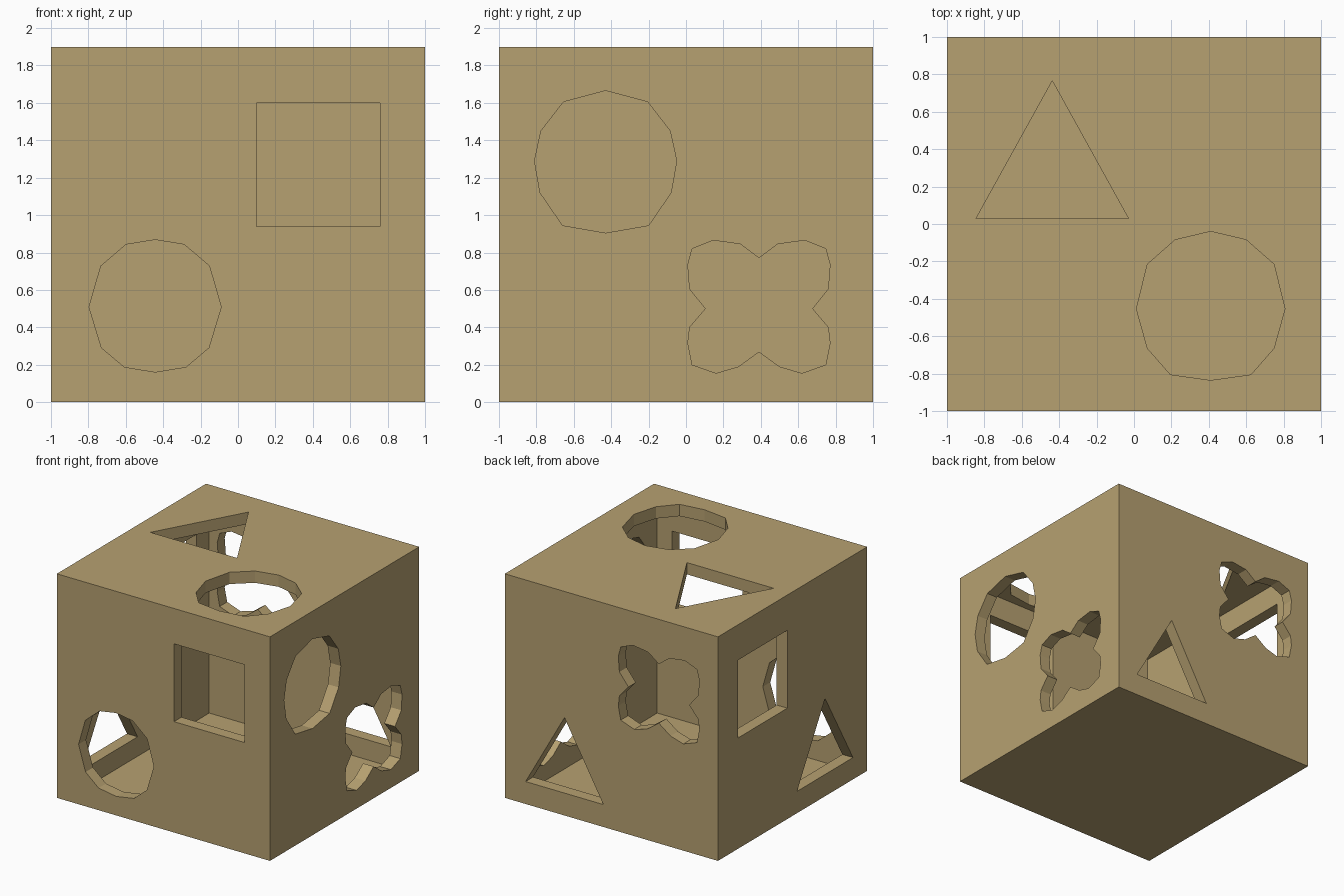
import bpy, bmesh
from mathutils import Vector

if "Cube" in bpy.data.objects:
    bpy.data.objects.remove(bpy.data.objects["Cube"])

T = 0.1        # wall thickness
FLOOR = 0.02   # thin base
H = 1.9        # box height

wood = bpy.data.materials.new("tan wood")
wood.diffuse_color = (0.47, 0.355, 0.165, 1)
wood.use_nodes = True
wood.node_tree.nodes["Principled BSDF"].inputs["Base Color"].default_value = wood.diffuse_color


def mesh_object(name, bm):
    bmesh.ops.recalc_face_normals(bm, faces=bm.faces[:])
    me = bpy.data.meshes.new(name)
    bm.to_mesh(me)
    bm.free()
    me.materials.append(wood)
    ob = bpy.data.objects.new(name, me)
    bpy.context.collection.objects.link(ob)
    return ob


def block(name, lo, hi):
    bm = bmesh.new()
    lo, hi = Vector(lo), Vector(hi)
    bmesh.ops.create_cube(bm, size=1)
    for v in bm.verts:
        v.co = Vector((lo[i] + hi[i]) / 2 + v.co[i] * (hi[i] - lo[i]) for i in range(3))
    return mesh_object(name, bm)


def mirrored(half):
    """Complete a left-right symmetric outline from its right half."""
    return half + [(-x, y) for x, y in reversed(half) if x > 1e-6]


# Where a wall point (u, v) at depth d into the wall sits in space
WALLS = {
    "front": lambda u, v, d: (u, -1 + d, v),
    "back": lambda u, v, d: (u, 1 - d, v),
    "right": lambda u, v, d: (1 - d, u, v),
    "left": lambda u, v, d: (-1 + d, u, v),
    "top": lambda u, v, d: (u, v, H - d),
}


def prism(name, wall, centre, outline):
    bm = bmesh.new()
    place = WALLS[wall]
    rings = [[bm.verts.new(place(centre[0] + u, centre[1] + v, d)) for u, v in outline]
             for d in (-0.05, T + 0.05)]
    bm.faces.new(rings[0])
    bm.faces.new(rings[1])
    n = len(outline)
    for i in range(n):
        j = (i + 1) % n
        bm.faces.new((rings[0][i], rings[0][j], rings[1][j], rings[1][i]))
    return mesh_object(name, bm)


# Hole outlines, relative to their centres
round_front = mirrored([(0, .36), (.155, .335), (.29, .22), (.353, 0), (.287, -.217), (.165, -.32), (0, -.347)])
round_right = mirrored([(0, .375), (.225, .315), (.345, .16), (.38, 0), (.35, -.17), (.23, -.345), (0, -.385)])
round_top = mirrored([(0, .41), (.19, .365), (.338, .235), (.397, -.003), (.338, -.215), (.215, -.355), (0, -.385)])
clover = mirrored([(0, .27), (.1, .345), (.245, .365), (.357, .32), (.38, .235), (.37, .105), (.285, 0),
                   (.37, -.1), (.38, -.185), (.357, -.3), (.23, -.345), (.11, -.31), (0, -.23)])
square = mirrored([(.33, .33), (.33, -.33)])


def triangle(half_width, height):
    return mirrored([(0, height), (half_width, 0)])


holes = [
    ("front", (-.443, .508), round_front),
    ("front", (.43, 1.27), square),
    ("right", (-.43, 1.29), round_right),
    ("right", (.39, .5), clover),
    ("top", (.41, -.45), round_top),
    ("top", (-.437, .03), triangle(.407, .735)),
    ("back", (.44, .19), triangle(.365, .64)),
    ("back", (-.445, 1.25), clover),
    ("left", (.4, 1.27), square),
    ("left", (-.435, .185), triangle(.375, .645)),
]

# Hollow box with the shape holes cut through its walls
box = block("sorting_box", (-1, -1, 0), (1, 1, H))
cutters = [block("cavity_cutter", (-1 + T, -1 + T, FLOOR), (1 - T, 1 - T, H - T))]
cutters += [prism("%s_hole_cutter" % w, w, c, o) for w, c, o in holes]
for cutter in cutters:
    cutter.hide_render = True
    mod = box.modifiers.new(cutter.name, 'BOOLEAN')
    mod.operation = 'DIFFERENCE'
    mod.solver = 'EXACT'
    mod.object = cutter

# Bake the cuts and drop the cutters
bpy.context.view_layer.update()
dg = bpy.context.evaluated_depsgraph_get()
baked = bpy.data.meshes.new_from_object(box.evaluated_get(dg))
box.modifiers.clear()
box.data = baked
baked.materials.clear()
baked.materials.append(wood)
for p in baked.polygons:
    p.material_index = 0
    p.use_smooth = False
for cutter in cutters:
    bpy.data.objects.remove(cutter, do_unlink=True)
